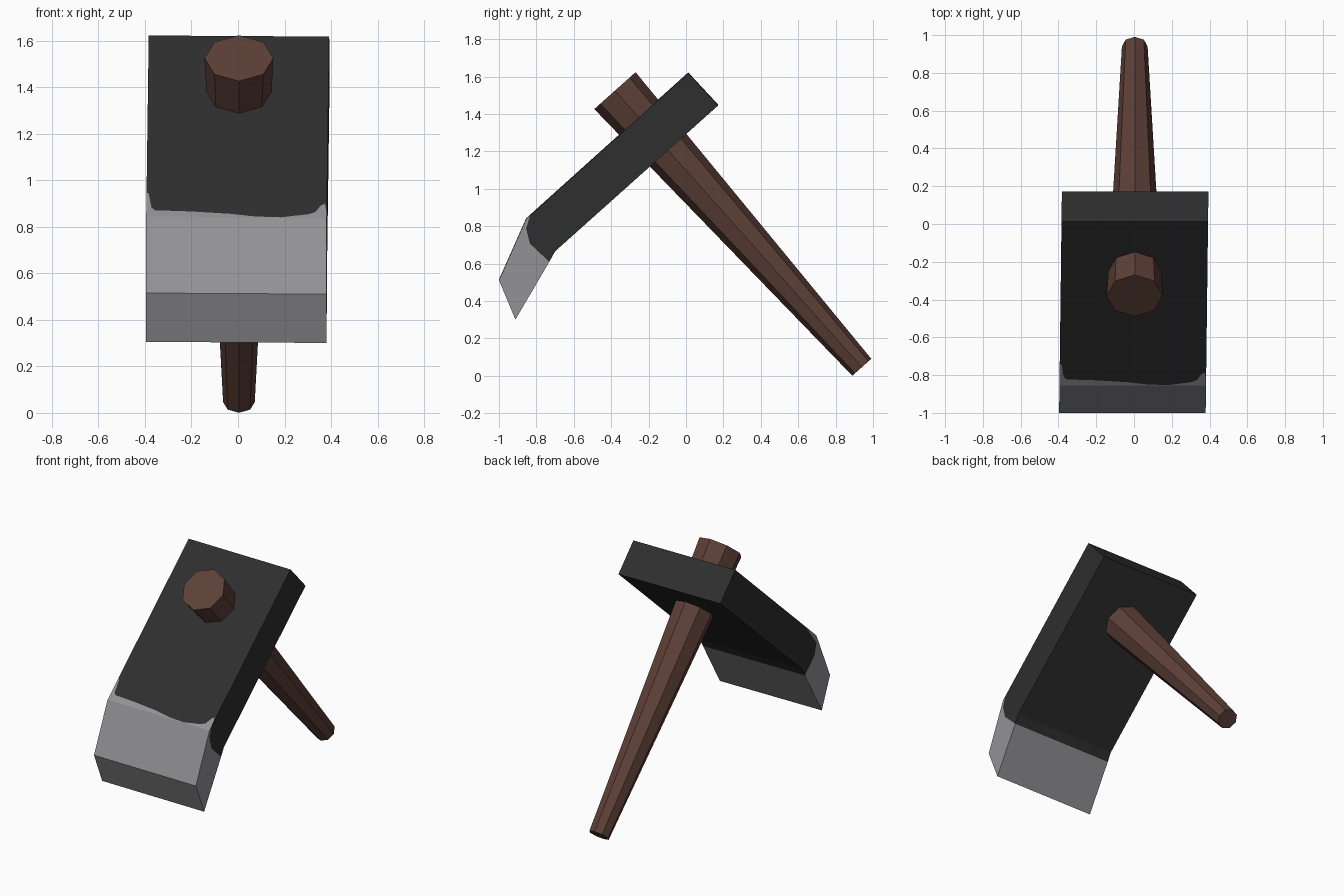
import bpy, bmesh
from math import cos, sin, pi
from mathutils import Vector

if "Cube" in bpy.data.objects:
    bpy.data.objects.remove(bpy.data.objects["Cube"])


def material(name, rgb):
    m = bpy.data.materials.new(name)
    m.diffuse_color = (*rgb, 1)
    m.use_nodes = True
    m.node_tree.nodes["Principled BSDF"].inputs["Base Color"].default_value = m.diffuse_color
    return m


def finish(name, bm, mats):
    bmesh.ops.recalc_face_normals(bm, faces=bm.faces)
    me = bpy.data.meshes.new(name)
    bm.to_mesh(me)
    bm.free()
    for m in mats:
        me.materials.append(m)
    ob = bpy.data.objects.new(name, me)
    bpy.context.collection.objects.link(ob)
    return ob


iron = material("dark_iron", (0.028, 0.028, 0.028))
steel = material("bare_steel", (0.29, 0.29, 0.305))
wood = material("brown_wood", (0.109, 0.051, 0.038))

# Handle: tapered octagonal shaft running through the head
bm = bmesh.new()
top, foot = Vector((0.004, -0.38, 1.525)), Vector((0.004, 0.94, 0.046))
axis = (foot - top).normalized()
side = Vector((1, 0, 0))
up = axis.cross(side)
rings = []
for centre, r in ((top, 0.148), (foot, 0.068)):
    rings.append([bm.verts.new(centre + r * (cos(i * pi / 4) * side + sin(i * pi / 4) * up))
                  for i in range(8)])
for i in range(8):
    j = (i + 1) % 8
    bm.faces.new((rings[0][i], rings[0][j], rings[1][j], rings[1][i]))
for ring in rings:
    bm.faces.new(ring)
finish("handle", bm, [wood])

# Head: bent profile (y, z) swept across x, with a wavy paint edge near the bend
bm = bmesh.new()
BACK_TOP, BACK_LOW, INNER_BEND = (0.012, 1.62), (0.172, 1.448), (-0.70, 0.668)
INNER_EDGE, TIP_LOW, TIP_TOP, OUTER_BEND = (-0.731, 0.612), (-0.912, 0.303), (-1.0, 0.513), (-0.855, 0.84)
# x station and height of the paint edge above the outer bend
stations = [(-0.388, 0.105), (-0.378, 0.10), (-0.366, 0.04), (-0.35, 0.029), (-0.2, 0.025),
            (-0.03, 0.016), (0.08, 0.005), (0.19, 0.002), (0.24, 0.008), (0.31, 0.016),
            (0.34, 0.026), (0.36, 0.052), (0.38, 0.062), (0.388, 0.02)]


def point(x, yz):
    y, z = yz
    return bm.verts.new((x + 0.004 + 0.0125 * y, y, z - 0.006 * x))


loops = []
for x, rise in stations:
    edge = (OUTER_BEND[0] + 1.11 * rise, OUTER_BEND[1] + rise)
    profile = [BACK_TOP, BACK_LOW, INNER_BEND, INNER_EDGE, TIP_LOW, TIP_TOP, OUTER_BEND, edge]
    loops.append([point(x, p) for p in profile])

for a, b in zip(loops, loops[1:]):
    for k in range(8):
        n = (k + 1) % 8
        f = bm.faces.new((a[k], a[n], b[n], b[k]))
        f.material_index = 1 if 3 <= k <= 6 else 0   # blade below the paint edge

# Side faces, split by the same paint edge
for (x, _), lp in ((stations[0], loops[0]), (stations[-1], loops[-1])):
    mid = [point(x, p) for p in ((-0.734, 0.614), (-0.835, 0.71), (-0.855, 0.79))]
    bm.faces.new(lp[:4] + mid[1:] + [lp[7]])
    bm.verts.remove(mid[0])
    blade = bm.faces.new(lp[3:8] + [mid[2], mid[1]])
    blade.material_index = 1
finish("adze_head", bm, [iron, steel])
